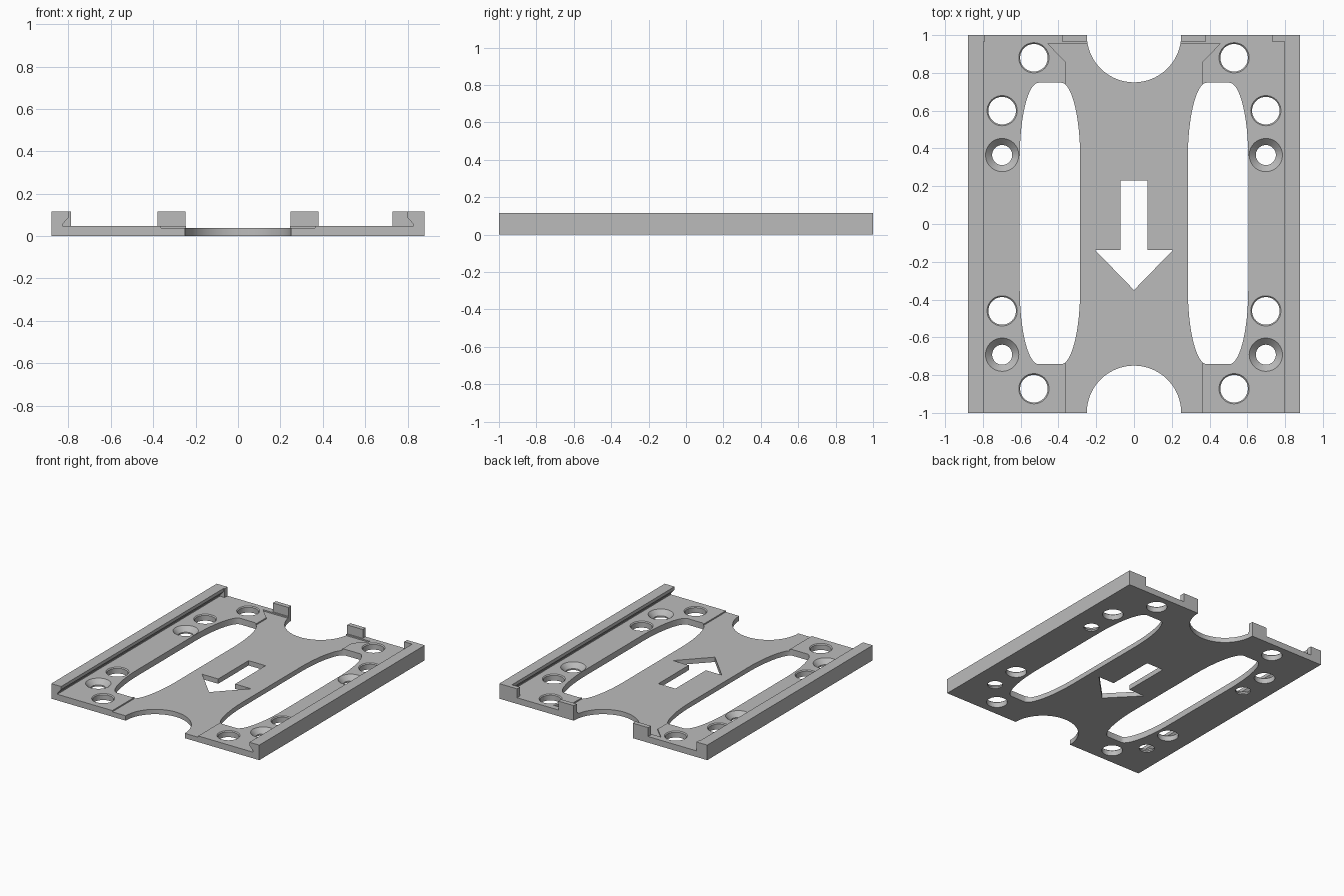
import bpy, bmesh, math
from mathutils import Matrix

cube = bpy.data.objects.get("Cube")
if cube:
    bpy.data.objects.remove(cube, do_unlink=True)

FLOOR, TOP, CENTRE = 0.047, 0.115, 0.037   # side deck, rail top, sunken centre deck


def make_object(name, bm):
    bmesh.ops.recalc_face_normals(bm, faces=bm.faces)
    mesh = bpy.data.meshes.new(name)
    bm.to_mesh(mesh)
    bm.free()
    obj = bpy.data.objects.new(name, mesh)
    bpy.context.collection.objects.link(obj)
    return obj


def prism(name, outline, z0, z1):
    """Closed xy outline extruded from z0 to z1."""
    bm = bmesh.new()
    face = bm.faces.new([bm.verts.new((x, y, z0)) for x, y in outline])
    ext = bmesh.ops.extrude_face_region(bm, geom=[face])["geom"]
    bmesh.ops.translate(bm, vec=(0, 0, z1 - z0),
                        verts=[v for v in ext if isinstance(v, bmesh.types.BMVert)])
    return make_object(name, bm)


def box(name, x0, x1, y0, y1, z0, z1):
    return prism(name, [(x0, y0), (x1, y0), (x1, y1), (x0, y1)], z0, z1)


def cone(name, x, y, r0, r1, z0, z1, sides=48):
    bm = bmesh.new()
    bmesh.ops.create_cone(bm, cap_ends=True, segments=sides, radius1=r0, radius2=r1,
                          depth=z1 - z0, matrix=Matrix.Translation((x, y, (z0 + z1) / 2)))
    return make_object(name, bm)


def combine(target, tool, operation):
    """Apply a boolean and discard the tool."""
    tool.hide_render = True
    mod = target.modifiers.new(operation, 'BOOLEAN')
    mod.operation, mod.object, mod.solver = operation, tool, 'EXACT'
    bpy.context.view_layer.objects.active = target
    bpy.ops.object.modifier_apply(modifier=mod.name)
    bpy.data.objects.remove(tool, do_unlink=True)


# Plate with undercut side rails: one cross-section run along y
half = [(0.88, 0), (0.88, TOP), (0.797, TOP), (0.797, 0.09), (0.828, 0.056), (0.828, FLOOR)]
section = half + [(-x, z) for x, z in reversed(half)]
plate = prism("mounting_plate", section, -1, 1)
plate.data.transform(Matrix.Rotation(math.pi / 2, 4, 'X'))

# Sunken centre deck, flaring out near the back edge
edge = [(0.363, -1.1), (0.363, 0.86), (0.457, 0.955)]
combine(plate, prism("centre_recess", edge + [(-x, y) for x, y in reversed(edge)],
                     CENTRE, 0.3), 'DIFFERENCE')

# Back tabs and rail end stops
for s in (-1, 1):
    combine(plate, box("back_tab", *sorted((s * 0.235, s * 0.38)), 0.965, 1, 0.02, TOP), 'UNION')
combine(plate, box("left_stop", 0.73, 0.88, 0.965, 1, 0.02, TOP), 'UNION')
combine(plate, box("right_stop", -0.88, -0.788, 0.965, 1, 0.02, TOP), 'UNION')

# Half-round bites in the front and back edges
for y, r in ((1, 0.25), (-1, 0.25)):
    combine(plate, cone("edge_bite", 0, y, r, r, -0.1, 0.3, 96), 'DIFFERENCE')


def slot_outline(cx, cy, w, h, rx, ry, steps=16):
    """Rectangle with elliptical corners."""
    pts = []
    for q, (sx, sy) in enumerate(((1, 1), (-1, 1), (-1, -1), (1, -1))):
        for i in range(steps + 1):
            a = (q + i / steps) * math.pi / 2
            pts.append((cx + sx * (w - rx) + rx * math.cos(a),
                        cy + sy * (h - ry) + ry * math.sin(a)))
    return pts


# Long slots, through holes and countersunk screw holes on both sides
for s in (-1, 1):
    combine(plate, prism("long_slot", slot_outline(s * 0.445, 0.003, 0.16, 0.745, 0.1, 0.4),
                         -0.1, 0.3), 'DIFFERENCE')
    for x, y in ((0.53, 0.88), (0.53, -0.872), (0.698, 0.6), (0.698, -0.46)):
        combine(plate, cone("through_hole", s * x, y, 0.073, 0.073, -0.1, 0.3), 'DIFFERENCE')
        combine(plate, cone("hole_chamfer", s * x, y, 0.072, 0.081, FLOOR - 0.008,
                            FLOOR + 0.001), 'DIFFERENCE')
    for y in (0.365, -0.692):
        combine(plate, cone("screw_hole", s * 0.698, y, 0.053, 0.053, -0.1, 0.3), 'DIFFERENCE')
        combine(plate, cone("countersink", s * 0.698, y, 0.052, 0.089, 0.01,
                            FLOOR + 0.001), 'DIFFERENCE')

# Direction arrow cut through the middle
arrow = [(0.072, 0.23), (0.072, -0.137), (0.207, -0.137)]
outline = arrow + [(0, -0.35)] + [(-x, y) for x, y in reversed(arrow)]
combine(plate, prism("arrow_cut", outline, -0.1, 0.3), 'DIFFERENCE')

# Grey finish
grey = bpy.data.materials.new("plain_grey")
grey.use_nodes = True
grey.diffuse_color = (0.5, 0.5, 0.5, 1)
grey.node_tree.nodes["Principled BSDF"].inputs["Base Color"].default_value = (0.5, 0.5, 0.5, 1)
plate.data.materials.clear()
plate.data.materials.append(grey)
for poly in plate.data.polygons:
    poly.material_index = 0

bpy.ops.object.select_all(action='DESELECT')
plate.select_set(True)
bpy.context.view_layer.objects.active = plate
bpy.ops.object.shade_smooth_by_angle(angle=math.radians(30))
